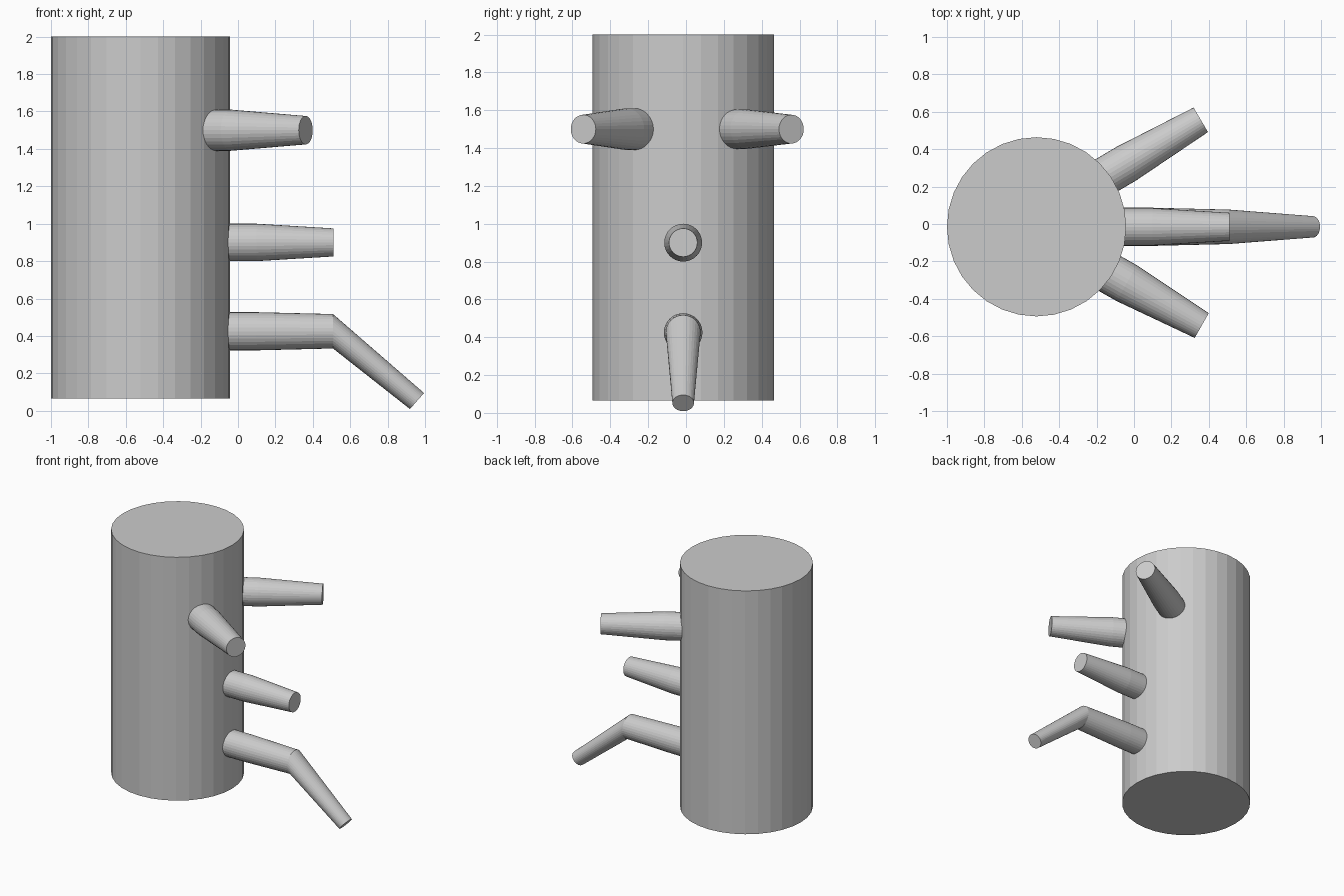
import bpy, bmesh, math
from mathutils import Vector, Matrix

if "Cube" in bpy.data.objects:
    bpy.data.objects.remove(bpy.data.objects["Cube"])

SIDES = 32

def tube(name, rings):
    """Capped tube through rings of (centre, radius, facing direction)."""
    bm = bmesh.new()
    loops = []
    for centre, radius, facing in rings:
        n = Vector(facing).normalized()
        ref = Vector((0, 1, 0)) if abs(n.z) > 0.9 else Vector((0, 0, 1))
        u = ref.cross(n).normalized()
        v = n.cross(u)
        loops.append([bm.verts.new(Vector(centre) + radius * (u * math.cos(a) + v * math.sin(a)))
                      for a in (2 * math.pi * i / SIDES for i in range(SIDES))])
    for a, b in zip(loops, loops[1:]):
        for i in range(SIDES):
            j = (i + 1) % SIDES
            bm.faces.new((a[i], a[j], b[j], b[i]))
    bm.faces.new(loops[0][::-1])
    bm.faces.new(loops[-1])
    bmesh.ops.recalc_face_normals(bm, faces=bm.faces[:])
    mesh = bpy.data.meshes.new(name)
    bm.to_mesh(mesh)
    bm.free()
    obj = bpy.data.objects.new(name, mesh)
    bpy.context.collection.objects.link(obj)
    return obj

# Main drum
CX, CY = -0.521, -0.015
tube("drum", [((CX, CY, 0.065), 0.479, (0, 0, 1)), ((CX, CY, 2.0), 0.479, (0, 0, 1))])

# Straight middle pipe and bent lower spout
X = (1, 0, 0)
PY = -0.015
tube("middle_pipe", [((-0.09, PY, 0.9), 0.1, X), ((0.1, PY, 0.9), 0.1, X),
                     ((0.51, PY, 0.9), 0.075, X)])
tube("lower_spout", [((-0.09, PY, 0.425), 0.102, X), ((0.1, PY, 0.425), 0.102, X),
                     ((0.508, PY, 0.425), 0.092, X),
                     ((0.957, PY, 0.052), 0.057, (0.75, 0, -0.66))])

# Pair of splayed upper pipes
for name, tip, angle, base_r in (("upper_back_pipe", (0.357, 0.557, 1.5), 30.5, 0.104),
                                 ("upper_front_pipe", (0.362, -0.543, 1.5), -29.5, 0.11)):
    d = Vector((math.cos(math.radians(angle)), math.sin(math.radians(angle)), 0))
    tip = Vector(tip)
    tube(name, [(tip - d * 0.66, base_r, d), (tip - d * 0.46, base_r, d), (tip, 0.076, d)])
